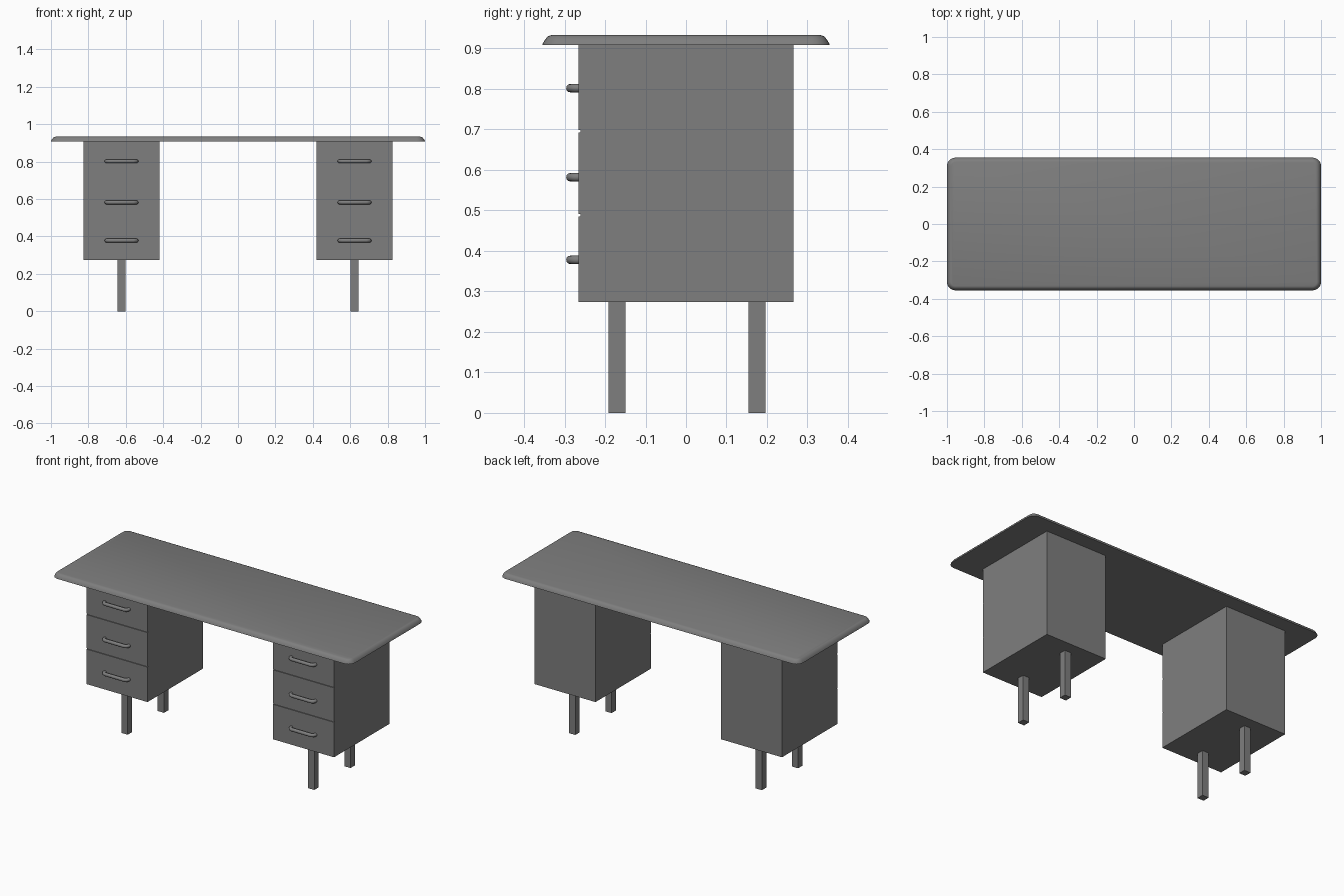
import bpy, bmesh, math
from mathutils import Vector

cube = bpy.data.objects.get("Cube")
if cube:
    bpy.data.objects.remove(cube)

GREY = (0.21, 0.21, 0.21, 1)
mat = bpy.data.materials.new("grey")
mat.use_nodes = True
mat.diffuse_color = GREY
mat.node_tree.nodes["Principled BSDF"].inputs["Base Color"].default_value = GREY


def add_object(name, bm, smooth=None):
    bmesh.ops.recalc_face_normals(bm, faces=bm.faces)
    mesh = bpy.data.meshes.new(name)
    bm.to_mesh(mesh)
    bm.free()
    mesh.materials.append(mat)
    obj = bpy.data.objects.new(name, mesh)
    bpy.context.collection.objects.link(obj)
    if smooth:
        bpy.ops.object.select_all(action="DESELECT")
        obj.select_set(True)
        bpy.context.view_layer.objects.active = obj
        bpy.ops.object.shade_smooth_by_angle(angle=math.radians(smooth))
    return obj


def box(name, lo, hi):
    lo, hi = Vector(lo), Vector(hi)
    bm = bmesh.new()
    bmesh.ops.create_cube(bm, size=1)
    bmesh.ops.scale(bm, vec=hi - lo, verts=bm.verts)
    bmesh.ops.translate(bm, vec=(lo + hi) / 2, verts=bm.verts)
    return add_object(name, bm)


def loft(bm, rings):
    """Bridge matching closed rings and cap both ends."""
    rings = [[bm.verts.new(p) for p in ring] for ring in rings]
    for a, b in zip(rings, rings[1:]):
        for i in range(len(a)):
            j = (i + 1) % len(a)
            bm.faces.new((a[i], a[j], b[j], b[i]))
    bm.faces.new(rings[0])
    bm.faces.new(rings[-1])


# Table top: rounded rectangle, its edge curving inward towards the top
def rounded_outline(inset, z, radius=0.045, steps=5):
    pts = []
    for k, (sx, sy) in enumerate([(1, 1), (-1, 1), (-1, -1), (1, -1)]):
        for s in range(steps + 1):
            a = math.pi / 2 * (k + s / steps)
            r = radius - inset
            pts.append((sx * (1 - radius) + r * math.cos(a),
                        sy * (0.355 - radius) + r * math.sin(a), z))
    return pts


bm = bmesh.new()
edge = [(0, 0.908), (0.001, 0.912), (0.007, 0.922), (0.014, 0.930), (0.023, 0.933)]
loft(bm, [rounded_outline(*p) for p in edge])
add_object("table_top", bm, smooth=60)


# Pedestal: side profile with drawer gaps cut in the front, extruded sideways
def pedestal(name, x0, x1):
    front, back, bottom, top = -0.265, 0.265, 0.274, 0.908
    profile = [(back, top), (back, bottom), (front, bottom)]
    for gap in (0.488, 0.696):
        profile += [(front, gap - 0.003), (front + 0.005, gap - 0.003),
                    (front + 0.005, gap + 0.003), (front, gap + 0.003)]
    profile.append((front, top))
    bm = bmesh.new()
    loft(bm, [[(x, y, z) for y, z in profile] for x in (x0, x1)])
    add_object(name, bm)


# Handle: round bar bent back to the drawer at both ends
def handle(name, x, z, radius=0.0105, sides=12):
    half = [(0.08, -0.262), (0.08, -0.272), (0.075, -0.281), (0.064, -0.2855)]
    path = [(-a, b) for a, b in half] + half[::-1]
    path = [Vector((x + a, b, z)) for a, b in path]
    up = Vector((0, 0, 1))
    rings = []
    for i, p in enumerate(path):
        t = (path[min(i + 1, len(path) - 1)] - path[max(i - 1, 0)]).normalized()
        n = t.cross(up)
        angles = [2 * math.pi * s / sides for s in range(sides)]
        rings.append([p + radius * (n * math.cos(a) + up * math.sin(a)) for a in angles])
    bm = bmesh.new()
    loft(bm, rings)
    add_object(name, bm, smooth=40)


for side, s in (("left", 1), ("right", -1)):
    x = s * 0.623
    pedestal(side + "_pedestal", x - 0.204, x + 0.204)
    for level, z in (("top", 0.802), ("middle", 0.582), ("bottom", 0.378)):
        handle(f"{side}_{level}_handle", x, z)
    for end, y in (("front", -0.171), ("back", 0.175)):
        box(f"{side}_{end}_leg", (x - 0.021, y - 0.021, 0), (x + 0.021, y + 0.021, 0.274))
